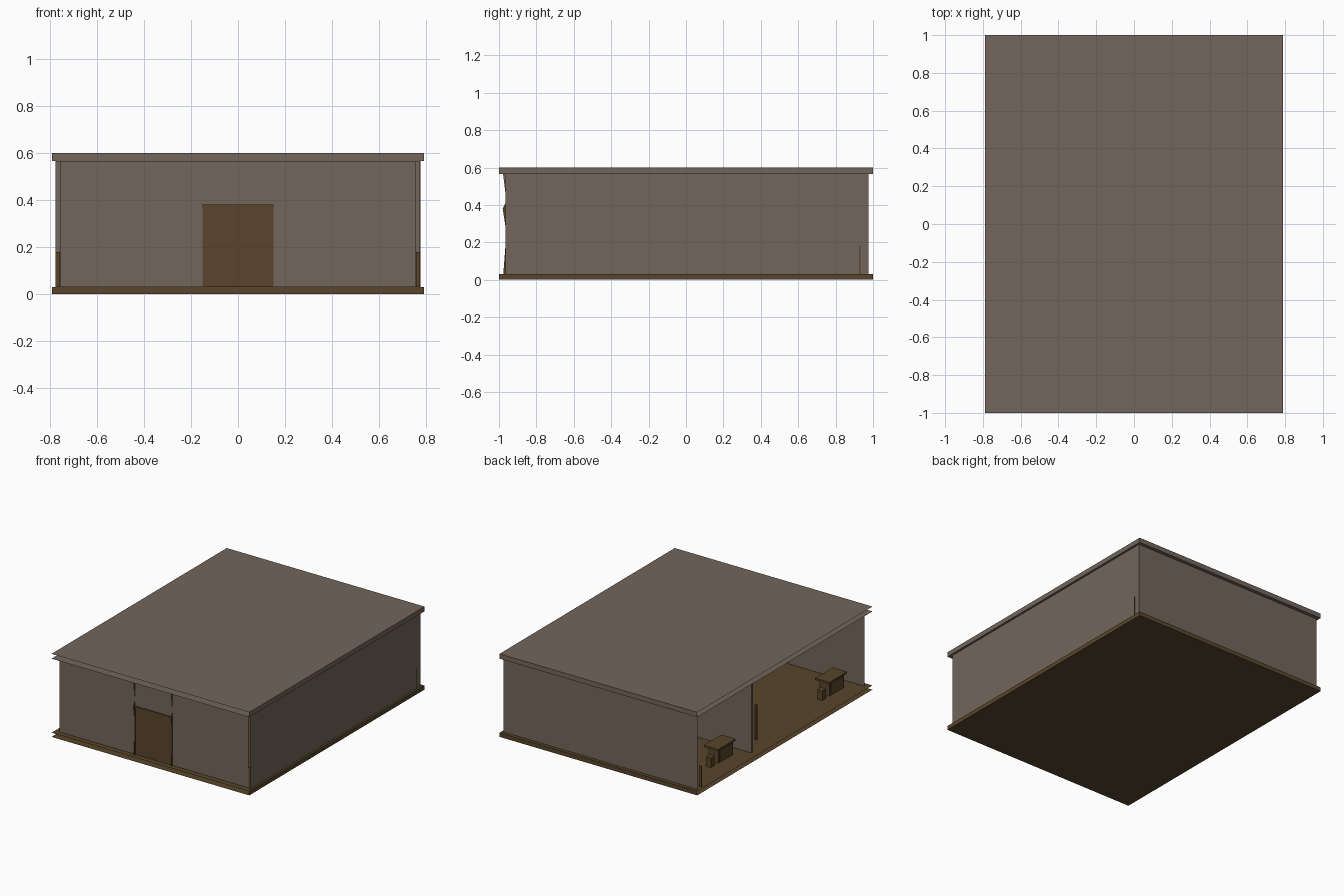
import bpy, bmesh
from mathutils import Vector

default = bpy.data.objects.get("Cube")
if default:
    bpy.data.objects.remove(default)


def material(name, rgb):
    m = bpy.data.materials.new(name)
    m.use_nodes = True
    m.diffuse_color = (*rgb, 1)
    m.node_tree.nodes["Principled BSDF"].inputs["Base Color"].default_value = (*rgb, 1)
    return m


plaster = material("grey_brown_plaster", (0.17, 0.133, 0.105))
wood = material("dark_brown_wood", (0.1, 0.06, 0.024))


def finish(name, bm, mat):
    mesh = bpy.data.meshes.new(name)
    bm.to_mesh(mesh)
    bm.free()
    mesh.materials.append(mat)
    obj = bpy.data.objects.new(name, mesh)
    bpy.context.collection.objects.link(obj)
    return obj


def box(name, mat, x, y, z, drop=()):
    """Box from ranges; faces whose normals point along a dropped direction are left open."""
    bm = bmesh.new()
    bmesh.ops.create_cube(bm, size=1)
    bm.normal_update()
    gone = [f for f in bm.faces if any(f.normal.dot(Vector(d)) > 0.9 for d in drop)]
    bmesh.ops.delete(bm, geom=gone, context='FACES')
    for v in bm.verts:
        for i, (lo, hi) in enumerate((x, y, z)):
            v.co[i] = hi if v.co[i] > 0 else lo
    return finish(name, bm, mat)


def panel(name, mat, points):
    bm = bmesh.new()
    bm.faces.new([bm.verts.new(p) for p in points])
    return finish(name, bm, mat)


def front_panel(name, mat, x, y, z):
    return panel(name, mat, [(x[0], y, z[0]), (x[1], y, z[0]), (x[1], y, z[1]), (x[0], y, z[1])])


def side_panel(name, mat, x, y, z):
    return panel(name, mat, [(x, y[0], z[0]), (x, y[1], z[0]), (x, y[1], z[1]), (x, y[0], z[1])])


LEFT, FRONT = (-1, 0, 0), (0, -1, 0)
FLOOR, CEIL = 0.03, 0.565
WALL = (FLOOR, CEIL)

# Floor and roof slabs, open along two edges
box("floor_slab", wood, (-0.79, 0.79), (-1, 1), (0, FLOOR), (LEFT, FRONT))
box("roof_slab", plaster, (-0.79, 0.79), (-1, 1), (CEIL, 0.6), (LEFT, FRONT))

# Outer walls; one long side stays open
side_panel("side_wall", plaster, 0.775, (-0.965, 0.975), WALL)
front_panel("back_wall", plaster, (-0.775, 0.775), 0.975, WALL)
WALL_Y = -0.96
front_panel("front_wall_a", plaster, (-0.755, -0.15), WALL_Y, WALL)
front_panel("front_wall_b", plaster, (0.15, 0.755), WALL_Y, WALL)
front_panel("front_wall_lintel", plaster, (-0.15, 0.15), WALL_Y, (0.38, CEIL))

# Front door with frame and broken jambs
front_panel("front_door", wood, (-0.145, 0.145), -0.962, (FLOOR, 0.37))
box("door_frame_top", wood, (-0.15, 0.15), (-0.968, WALL_Y), (0.37, 0.38))
for name, x in (("jamb_a", -0.15), ("jamb_b", 0.15)):
    box("door_frame_" + name, wood, sorted((x, x * 0.967)), (-0.966, WALL_Y), (FLOOR, 0.37))
    panel("upper_" + name, plaster,
          [(x, WALL_Y, 0.42), (x, WALL_Y, CEIL), (x, -0.978, CEIL)])
    panel("middle_" + name, wood,
          [(x, WALL_Y, 0.25), (x, WALL_Y, 0.42), (x, -0.98, 0.38)])
    panel("lower_" + name, wood,
          [(x, WALL_Y, FLOOR), (x, WALL_Y, 0.25), (x, -0.977, FLOOR)])

# Partition between the two rooms, with a narrow door leaf
box("partition", plaster, (-0.74, 0.774), (0.29, 0.31), WALL)
box("partition_door_leaf", wood, (-0.65, -0.64), (0.11, 0.13), (FLOOR, 0.28))

# Short corner posts
for side, x in (("left", (0.757, 0.776)), ("right", (-0.775, -0.757))):
    box(side + "_back_post", wood, x, (0.925, 0.932), (FLOOR, 0.18))
box("left_front_post", wood, (0.757, 0.774), (-0.962, -0.955), (FLOOR, 0.18))

# Desk and stool in each room
for room, y in (("back", 0.49), ("front", -0.78)):
    box(room + "_desk_top", wood, (-0.67, -0.555), (y - 0.1, y + 0.1), (0.13, 0.143))
    box(room + "_desk_body", wood, (-0.655, -0.575), (y - 0.09, y + 0.075), (FLOOR, 0.13))
    box(room + "_desk_drawer", wood, (-0.66, -0.655), (y - 0.08, y + 0.065), (0.045, 0.12))
    box(room + "_stool", wood, (-0.655, -0.615), (y + 0.12, y + 0.16), (FLOOR, 0.1))
